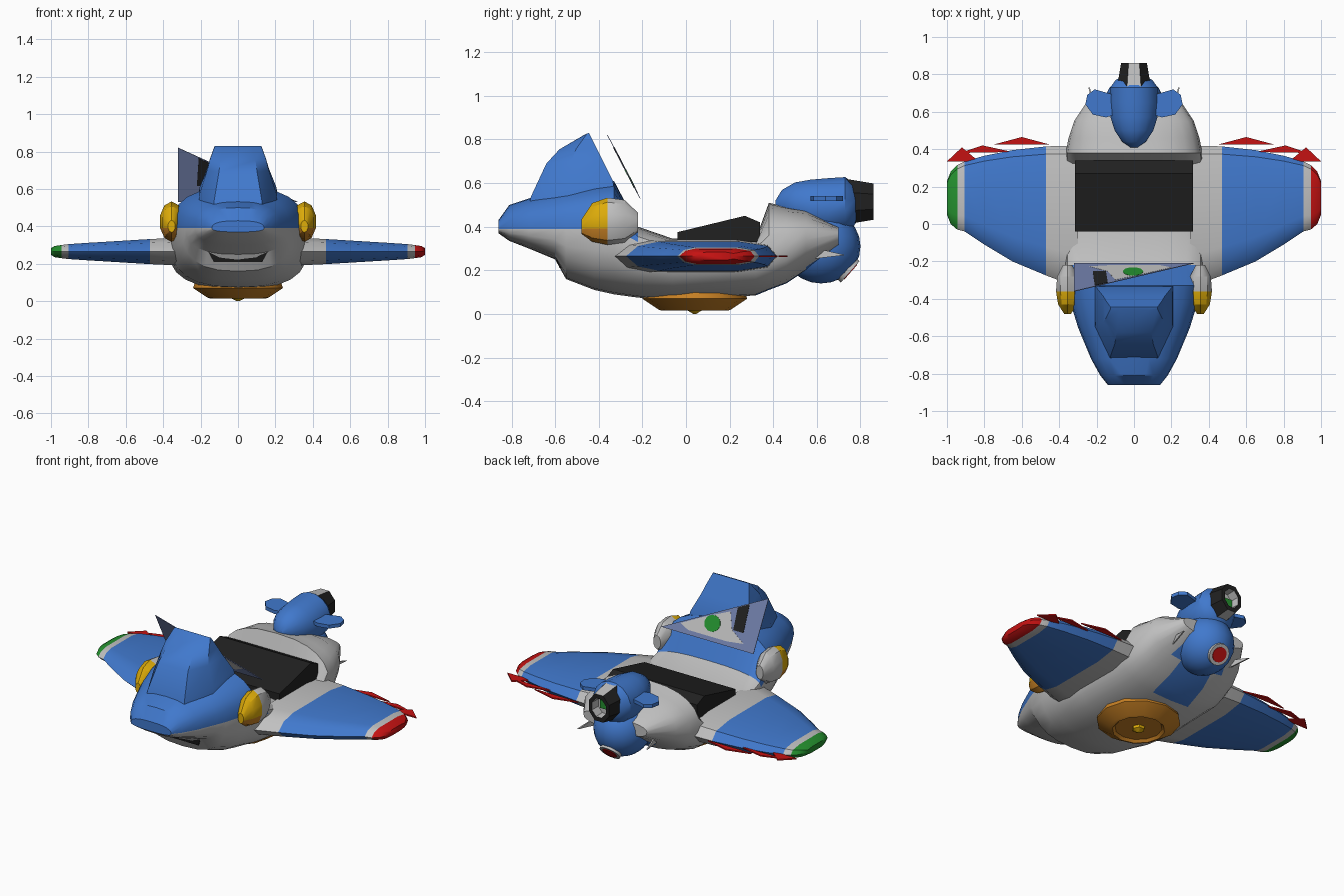
import bpy, bmesh, math
from mathutils import Vector

cube = bpy.data.objects.get("Cube")
if cube:
    bpy.data.objects.remove(cube)


def material(name, rgb):
    m = bpy.data.materials.new(name)
    m.use_nodes = True
    m.diffuse_color = (*rgb, 1)
    m.node_tree.nodes["Principled BSDF"].inputs["Base Color"].default_value = (*rgb, 1)
    return m


WHITE = material("hull white", (.53, .53, .53))
BLUE = material("paint blue", (.052, .19, .61))
BLACK = material("dark black", (.015, .015, .015))
RED = material("signal red", (.56, .006, .006))
GREEN = material("signal green", (.018, .28, .028))
YELLOW = material("lamp yellow", (.74, .42, .003))
ORANGE = material("engine orange", (.58, .22, .018))
LAVENDER = material("glass lavender", (.17, .22, .42))
made = []


def finish(name, bm, mats, rule=None):
    bmesh.ops.recalc_face_normals(bm, faces=bm.faces)
    if rule:
        for f in bm.faces:
            f.material_index = mats.index(rule(f.calc_center_median()))
    me = bpy.data.meshes.new(name)
    bm.to_mesh(me)
    bm.free()
    for m in mats:
        me.materials.append(m)
    ob = bpy.data.objects.new(name, me)
    bpy.context.collection.objects.link(ob)
    made.append(ob)
    return ob


def loft(name, rings, mats, rule=None):
    """Skin closed rings of equal length and cap both ends."""
    bm = bmesh.new()
    vs = [[bm.verts.new(p) for p in r] for r in rings]
    n = len(vs[0])
    for a, b in zip(vs, vs[1:]):
        for i in range(n):
            bm.faces.new((a[i], a[(i + 1) % n], b[(i + 1) % n], b[i]))
    bm.faces.new(vs[0])
    bm.faces.new(vs[-1])
    return finish(name, bm, mats, rule)


def prism(name, pts, vec, mat):
    """Extrude a polygon evenly about its plane by vec."""
    v = Vector(vec)
    return loft(name, [[Vector(p) - v / 2 for p in pts], [Vector(p) + v / 2 for p in pts]], [mat])


def ring_y(y, rx, rz, cx, cz, n=12):
    step = math.tau / n
    return [(cx + rx * math.cos((i + .5) * step), y, cz + rz * math.sin((i + .5) * step)) for i in range(n)]


def ring_z(z, r, cy, n=12):
    return [(r * math.cos(i * math.tau / n), cy + r * math.sin(i * math.tau / n), z) for i in range(n)]


# Hull: y, half width, bottom, waist and top heights
hull = [(-.86, .14, .37, .39, .43), (-.81, .18, .335, .39, .5), (-.72, .23, .3, .39, .53),
        (-.6, .28, .25, .39, .56), (-.55, .3, .16, .39, .575), (-.42, .34, .11, .39, .6),
        (-.33, .355, .09, .39, .61), (-.22, .365, .075, .33, .4), (-.06, .37, .065, .28, .345),
        (.32, .37, .085, .28, .345), (.38, .365, .11, .28, .51), (.46, .35, .14, .3, .49),
        (.55, .32, .2, .34, .475), (.7, .22, .31, .36, .4)]


def hull_ring(y, w, zb, zm, zt, n=24, e=.78):
    pts = []
    for i in range(n):
        c, s = math.cos(i * math.tau / n), math.sin(i * math.tau / n)
        h = zt - zm if s > 0 else zm - zb
        pts.append((w * math.copysign(abs(c) ** e, c), y, zm + h * math.copysign(abs(s) ** e, s)))
    return pts


def hull_colour(c):
    if c.y < -.23 and c.z > .385:
        return BLUE
    if c.y > .32 and c.z < .27 and abs(c.x) < .13:
        return BLUE
    return WHITE


loft("hull", [hull_ring(*h) for h in hull], [WHITE, BLUE], hull_colour)

# Intake slot on the front of the hull
prism("front_intake", [(-.16, -.585, .265), (.16, -.585, .265), (.13, -.565, .21), (-.13, -.565, .21)],
      (0, .03, 0), BLACK)

# Raised hood crest: half width, front and back y, front and back z
crest = [(.21, -.72, -.33, .5, .58), (.205, -.71, -.335, .54, .61), (.165, -.64, -.385, .69, .71),
         (.15, -.58, -.41, .755, .76), (.125, -.46, -.445, .825, .83)]
loft("hood_crest", [[(-w * .62, a, za), (w * .62, a, za), (w, .55 * a + .45 * b, (za + zb) / 2), (w, b, zb),
                     (-w, b, zb), (-w, .55 * a + .45 * b, (za + zb) / 2)]
                    for w, a, b, za, zb in crest], [BLUE])


# Tilted glass screen with its painted patches
def on_screen(x, t):
    return (x, -.21 - .15 * t, .53 + .29 * t)


def patch(name, pts, thick, mat):
    prism(name, [on_screen(*p) for p in pts], Vector((0, .89, .46)) * thick, mat)


patch("screen", [(.32, 0), (-.32, 1), (-.32, 0)], .003, LAVENDER)
patch("screen_white", [(-.24, .12), (-.13, .08), (.14, .08), (.2, .16), (.06, .38), (-.1, .6), (-.14, .3)],
      .005, WHITE)
patch("screen_black", [(-.22, .3), (-.15, .3), (-.14, .7), (-.21, .81)], .007, BLACK)
patch("screen_green", [(-.005 + .055 * math.cos(a * math.pi / 5), .31 + .15 * math.sin(a * math.pi / 5))
                       for a in range(10)], .008, GREEN)

# Cockpit cover
prism("cockpit_cover", [(0, -.04, .33), (0, -.04, .375), (0, .27, .45), (0, .34, .42), (0, .34, .33)],
      (.63, 0, 0), BLACK)

# Wings, lamps and small fins on both sides
SECTION = [(0, 0), (.08, .7), (.22, 1), (.75, 1), (.94, .7), (1, 0),
           (.94, -.7), (.75, -1), (.22, -1), (.08, -.7)]
wing = [(.3, -.34, .42, .075), (.47, -.275, .415, .067), (.65, -.2, .395, .056), (.8, -.11, .365, .047),
        (.905, -.04, .335, .04), (.945, -.03, .315, .035), (.98, .0, .28, .03), (1, .05, .23, .018)]
flames = [[(.45, .425), (.6, .465), (.75, .425)], [(.65, .385), (.81, .42), (.93, .38)],
          [(.83, .335), (.92, .41), (1, .335)]]
lamp = [(-.48, .3, .4), (-.43, .82, .42), (-.36, 1, .425), (-.28, .9, .425), (-.22, .4, .42)]

for s, side, tip in ((1, "left", RED), (-1, "right", GREEN)):
    def wing_colour(c):
        x = abs(c.x)
        return tip if x > .945 else BLUE if .47 < x < .905 else WHITE

    def lamp_colour(c):
        return WHITE if c.y > -.36 else YELLOW if c.z > .4 else ORANGE

    loft(side + "_wing", [[(s * x, a + (b - a) * u, .265 + h * v) for u, v in SECTION]
                          for x, a, b, h in wing], [WHITE, BLUE, tip], wing_colour)
    for i, tri in enumerate(flames):
        prism(f"{side}_wing_flame_{i + 1}", [(s * x, y, .265) for x, y in tri], (0, 0, .008), RED)
    loft(side + "_lamp", [ring_y(y, .065 * k, .108 * k, s * .355, z, 10) for y, k, z in lamp],
         [WHITE, YELLOW, ORANGE], lamp_colour)
    prism(side + "_rear_fin", [(s * .2, .56, .25), (s * .2, .56, .31), (s * .24, .73, .27)],
          (.008, 0, 0), WHITE)
    # Flat rounded ear on the tail pod
    prism(side + "_ear", [(s * x, y, .53) for x, y in ((.08, .59), (.15, .57), (.22, .585), (.26, .64),
                                                       (.25, .69), (.21, .72), (.14, .7), (.08, .68))],
          (0, 0, .022), BLUE)

# Tail pod above, ball below
pod = [(.41, .02, .5), (.44, .065, .505), (.5, .105, .5), (.57, .128, .49), (.65, .135, .49),
       (.73, .13, .5), (.77, .1, .5), (.79, .06, .5)]
loft("tail_pod", [ring_y(y, r, r, 0, z, 16) for y, r, z in pod], [BLUE])

bm = bmesh.new()
bmesh.ops.create_uvsphere(bm, u_segments=20, v_segments=12, radius=1)
bmesh.ops.scale(bm, vec=(.165, .18, .17), verts=bm.verts)
bmesh.ops.translate(bm, vec=(0, .62, .31), verts=bm.verts)
finish("tail_ball", bm, [BLUE])


# Round rear light on the ball
def rear_disc(name, radius, out, mat):
    d = Vector((0, .75, -.66)).normalized()
    up = Vector((1, 0, 0)).cross(d)
    c = Vector((0, .62, .31)) + d * out
    pts = [c + radius * (Vector((math.cos(a * math.pi / 8), 0, 0)) + up * math.sin(a * math.pi / 8))
           for a in range(16)]
    prism(name, pts, d * .03, mat)


rear_disc("rear_light_rim", .065, .162, WHITE)
rear_disc("rear_light", .045, .165, RED)

# Hollow tail nozzle
nozzle = [(.72, .1, .115), (.86, .075, .09), (.86, .052, .062), (.8, .05, .06)]
loft("tail_nozzle", [ring_y(y, rx, rz, 0, .515, 8) for y, rx, rz in nozzle], [BLACK, WHITE],
     lambda c: WHITE if abs(c.x) < .01 and .79 < c.y < .81 or
     (.8 < c.y < .85 and Vector((c.x, c.z - .515)).length < .065) else BLACK)
prism("nozzle_glow", [(-.045, .805, .49), (.03, .805, .49), (.03, .805, .54), (-.045, .805, .54)],
      (0, .008, 0), GREEN)

# Belly engine: bevelled disc with recessed floor and a pointed bolt
loft("belly_engine", [ring_z(z, r, .04) for z, r in ((.1, .23), (.07, .24), (.02, .165), (.015, .15),
                                                     (.03, .135))], [ORANGE])
loft("belly_bolt", [ring_z(z, r, .04, 6) for z, r in ((.04, .04), (.015, .035), (0, .008))], [YELLOW])

# Shading: soft surfaces with crisp edges
bpy.ops.object.select_all(action='DESELECT')
for ob in made:
    ob.select_set(True)
bpy.context.view_layer.objects.active = made[0]
bpy.ops.object.shade_smooth_by_angle(angle=math.radians(32))
